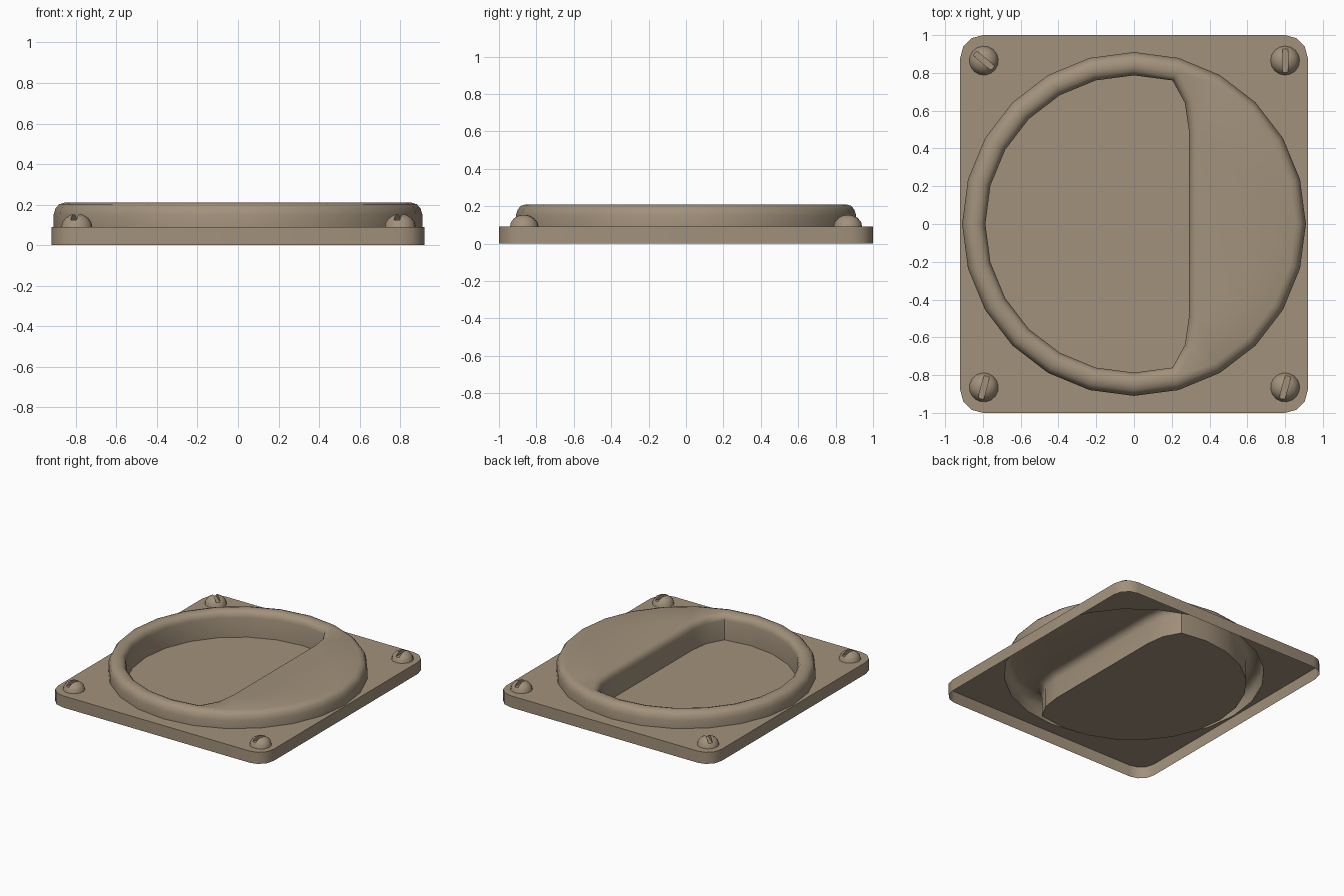
import bpy, bmesh
from math import cos, sin, pi, radians
from mathutils import Vector

if "Cube" in bpy.data.objects:
    bpy.data.objects.remove(bpy.data.objects["Cube"])

mat = bpy.data.materials.new("tan_metal")
mat.diffuse_color = (0.36, 0.285, 0.2, 1)
mat.use_nodes = True
mat.node_tree.nodes["Principled BSDF"].inputs["Base Color"].default_value = mat.diffuse_color


def circle(r, n=24):
    return [(r * cos(2 * pi * i / n), r * sin(2 * pi * i / n)) for i in range(n)]


def offset(pts, d):
    """Push a counter-clockwise outline outwards by d with mitred corners."""
    out = []
    for i, p in enumerate(pts):
        a, b, c = Vector(pts[i - 1]), Vector(p), Vector(pts[(i + 1) % len(pts)])
        e, f = (b - a).normalized(), (c - b).normalized()
        n1, n2 = Vector((e.y, -e.x)), Vector((f.y, -f.x))
        out.append(tuple(b + (n1 + n2) * (d / (1 + n1.dot(n2)))))
    return out


def loop(bm, pts, z):
    return [bm.verts.new((x, y, z)) for x, y in pts]


def skin(bm, loops):
    for a, b in zip(loops, loops[1:]):
        for i in range(len(a)):
            j = (i + 1) % len(a)
            bm.faces.new((a[i], a[j], b[j], b[i]))


def fill_between(bm, outer, inner):
    edges = []
    for l in (outer, inner):
        for i in range(len(l)):
            pair = (l[i - 1], l[i])
            edges.append(bm.edges.get(pair) or bm.edges.new(pair))
    res = bmesh.ops.triangle_fill(bm, edges=edges, use_beauty=True, normal=(0, 0, 1))
    for f in res["geom"]:
        if isinstance(f, bmesh.types.BMFace):
            f.normal_update()
            if f.normal.z < 0:
                f.normal_flip()


def finish(bm, name, angle=40):
    me = bpy.data.meshes.new(name)
    bm.to_mesh(me)
    bm.free()
    me.materials.append(mat)
    ob = bpy.data.objects.new(name, me)
    bpy.context.collection.objects.link(ob)
    smooth(ob, angle)
    return ob


def smooth(ob, angle):
    bpy.ops.object.select_all(action='DESELECT')
    ob.select_set(True)
    bpy.context.view_layer.objects.active = ob
    bpy.ops.object.shade_smooth_by_angle(angle=radians(angle))


# Base plate: open-bottomed shell with rounded corners and a round opening
R, TOP = 0.12, 0.09
outline = []
for k, (sx, sy) in enumerate([(1, 1), (-1, 1), (-1, -1), (1, -1)]):
    for s in range(4):
        a = pi / 2 * (k + s / 3)
        outline.append((sx * (0.92 - R) + R * cos(a), sy * (1 - R) + R * sin(a)))
bm = bmesh.new()
rim = loop(bm, outline, TOP)
skin(bm, [loop(bm, outline, 0), rim])
fill_between(bm, rim, loop(bm, circle(0.91), TOP))
finish(bm, "base_plate")

# Raised round housing with a D-shaped finger pocket
bm = bmesh.new()
outer = [loop(bm, circle(r), z) for r, z in
         [(0.91, TOP), (0.91, 0.15), (0.90, 0.182), (0.882, 0.202), (0.855, 0.21)]]
skin(bm, outer)
pocket = circle(0.787)[5:20] + [(0.27, -0.64), (0.29, -0.5), (0.29, 0.5), (0.27, 0.64)]
inner = [loop(bm, offset(pocket, d), z) for d, z in
         [(0.045, 0.21), (0.022, 0.202), (0.007, 0.185), (0, 0.16), (0, 0.008)]]
skin(bm, inner)
fill_between(bm, outer[-1], inner[0])
bm.faces.new(inner[-1])
finish(bm, "housing_with_pocket")

# Slotted dome screw, cut once and reused at the four corners
bm = bmesh.new()
rings = [loop(bm, circle(0.077 * cos(t), 16), 0.065 * sin(t))
         for t in (0, pi / 8, pi / 4, 3 * pi / 8)]
skin(bm, rings)
tip = bm.verts.new((0, 0, 0.065))
for i in range(16):
    bm.faces.new((rings[-1][i - 1], rings[-1][i], tip))
bm.faces.new(rings[0][::-1])
screw = finish(bm, "screw")
bpy.ops.mesh.primitive_cube_add(size=1, location=(0, 0, 0.075))
cutter = bpy.context.object
cutter.scale = (0.3, 0.03, 0.08)
cutter.hide_render = True
mod = screw.modifiers.new("slot", 'BOOLEAN')
mod.operation, mod.solver, mod.object = 'DIFFERENCE', 'EXACT', cutter
bpy.context.view_layer.objects.active = screw
bpy.ops.object.modifier_apply(modifier="slot")
bpy.data.objects.remove(cutter)
smooth(screw, 40)

for i, (x, y, turn) in enumerate([(-0.795, 0.865, -40), (0.8, 0.865, 90),
                                  (-0.795, -0.865, 75), (0.8, -0.865, 75)]):
    ob = screw if i == 0 else screw.copy()
    if i:
        bpy.context.collection.objects.link(ob)
    ob.name = f"screw_{i + 1}"
    ob.location = (x, y, TOP)
    ob.rotation_euler.z = radians(turn)
